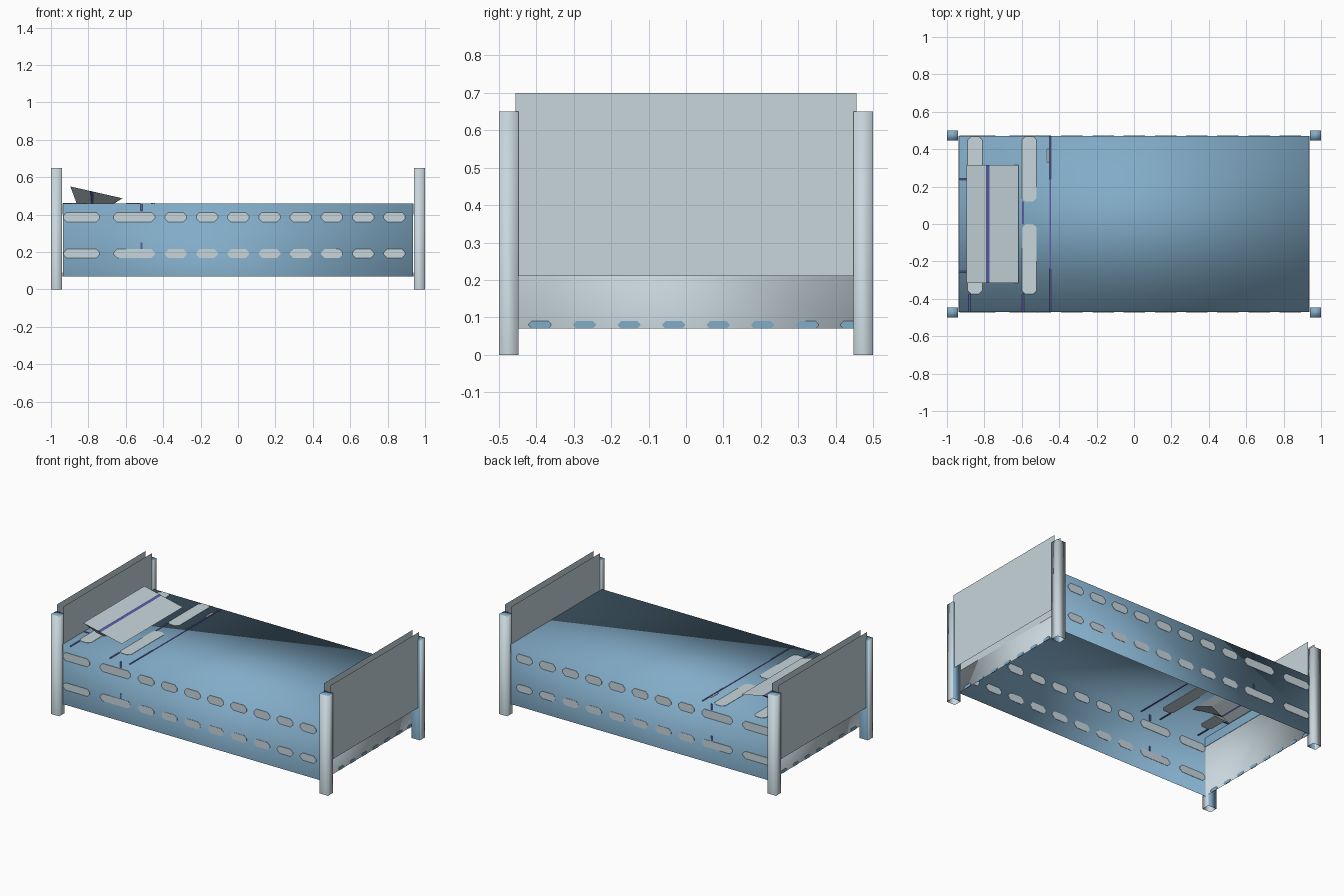
import bpy, bmesh
from mathutils import Vector

if "Cube" in bpy.data.objects:
    bpy.data.objects.remove(bpy.data.objects["Cube"], do_unlink=True)


def material(name, rgb):
    m = bpy.data.materials.new(name)
    m.use_nodes = True
    m.diffuse_color = (*rgb, 1)
    bsdf = m.node_tree.nodes["Principled BSDF"]
    bsdf.inputs["Base Color"].default_value = (*rgb, 1)
    bsdf.inputs["Roughness"].default_value = 0.8
    return m


BLUE = material("soft blue", (0.223, 0.413, 0.578))
PALE = material("pale grey", (0.578, 0.672, 0.716))
PURPLE = material("muted purple", (0.102, 0.114, 0.376))


def finish(name, bm, mats, smooth=False):
    mesh = bpy.data.meshes.new(name)
    for f in bm.faces:
        f.smooth = smooth
    bm.to_mesh(mesh)
    bm.free()
    for m in mats:
        mesh.materials.append(m)
    obj = bpy.data.objects.new(name, mesh)
    bpy.context.collection.objects.link(obj)
    return obj


def open_box(name, lo, hi, mats, rule):
    """Box without a bottom; rule(normal) picks the material of each face."""
    lo, hi = Vector(lo), Vector(hi)
    bm = bmesh.new()
    bmesh.ops.create_cube(bm, size=1)
    bmesh.ops.scale(bm, vec=hi - lo, verts=bm.verts)
    bmesh.ops.translate(bm, vec=(lo + hi) / 2, verts=bm.verts)
    bm.normal_update()
    bmesh.ops.delete(bm, geom=[f for f in bm.faces if f.normal.z < -0.5], context="FACES_ONLY")
    for f in bm.faces:
        f.material_index = rule(f.normal)
    return finish(name, bm, mats, smooth=True)


def add_plate(bm, axis, level, u, v, cut=0.0, half=0.002):
    """Thin plate across a wall, its corners cut off to look rounded."""
    (u0, u1), (v0, v1) = u, v
    pts = [(u0, v0), (u1, v0), (u1, v1), (u0, v1)]
    if cut:
        pts = [(u0 + cut, v0), (u1 - cut, v0), (u1, v0 + cut), (u1, v1 - cut),
               (u1 - cut, v1), (u0 + cut, v1), (u0, v1 - cut), (u0, v0 + cut)]
    rings = []
    for d in (-half, half):
        ring = []
        for p in pts:
            co = list(p)
            co.insert(axis, level + d)
            ring.append(bm.verts.new(co))
        rings.append(ring)
    a, b = rings
    bm.faces.new(a[::-1])
    bm.faces.new(b)
    for i in range(len(a)):
        j = (i + 1) % len(a)
        bm.faces.new((a[i], a[j], b[j], b[i]))
    bmesh.ops.recalc_face_normals(bm, faces=bm.faces)


# Mattress cover, open underneath, with pale ends
MX, MY, LOW, TOP = 0.935, 0.47, 0.07, 0.46
open_box("mattress_cover", (-MX, -MY, LOW), (MX, MY, TOP), [BLUE, PALE],
         lambda n: 1 if abs(n.x) > 0.5 else 0)

# Corner posts: pale, with blue tops and blue faces toward the middle
for ex, end in ((-1, "head"), (1, "foot")):
    for sy, side in ((-1, "front"), (1, "back")):
        xs, ys = sorted((ex * 0.94, ex)), sorted((sy * 0.447, sy * 0.5))
        open_box(f"{end}_{side}_post", (xs[0], ys[0], 0), (xs[1], ys[1], 0.65), [PALE, BLUE],
                 lambda n, s=sy: 1 if n.z > 0.5 or n.y * s < -0.5 else 0)

# End boards: an inner and an outer sheet each
for ex, name in ((-1, "headboard"), (1, "footboard")):
    bm = bmesh.new()
    for x, facing in ((0.987, ex), (0.939, -ex)):
        ring = [(-0.456, 0.21), (0.456, 0.21), (0.456, 0.70), (-0.456, 0.70)]
        if facing < 0:
            ring.reverse()
        bm.faces.new([bm.verts.new((ex * x, y, z)) for y, z in ring])
    finish(name, bm, [PALE])

# Two rows of dashes along both long sides
dashes = [(-0.933, -0.74), (-0.665, -0.445)]
dashes += [(-0.39 + 0.167 * i, -0.275 + 0.167 * i) for i in range(8)]
bm = bmesh.new()
for y in (-MY, MY):
    for u in dashes:
        for v in ((0.36, 0.412), (0.168, 0.215)):
            add_plate(bm, 1, y, u, v, 0.018)
finish("side_dashes", bm, [PALE])

# Pale bands across the top near the pillow
bm = bmesh.new()
for u, v in (((-0.89, -0.81), (0.14, 0.468)), ((-0.89, -0.81), (-0.375, 0.05)),
             ((-0.6, -0.52), (0.12, 0.468)), ((-0.6, -0.52), (-0.375, 0.0))):
    add_plate(bm, 2, TOP, u, v, 0.02)
add_plate(bm, 2, TOP, (-0.465, -0.455), (0.33, 0.4))
finish("top_bands", bm, [PALE])

# Fine purple seams
bm = bmesh.new()
add_plate(bm, 2, TOP, (-0.453, -0.445), (-MY, MY))
for x in (-0.88, -0.593):
    add_plate(bm, 2, TOP, (x - 0.005, x + 0.005), (-MY, -0.375))
add_plate(bm, 2, TOP, (-0.598, -0.588), (0.0, 0.12))
for y in (-0.255, 0.24):
    add_plate(bm, 2, TOP, (-MX, -0.89), (y - 0.004, y + 0.004))
for y in (-MY, MY):
    for v in ((0.42, TOP), (0.215, 0.25)):
        add_plate(bm, 1, y, (-0.52, -0.51), v)
finish("seams", bm, [PURPLE])

# Blue upper band and scalloped lower hem on both ends
bm = bmesh.new()
for x in (-MX, MX):
    add_plate(bm, 0, x, (-MY, MY), (0.40, TOP - 0.001))
    for i in range(8):
        y = -0.39 + 0.119 * i
        add_plate(bm, 0, x, (y - 0.03, min(y + 0.03, MY)), (LOW, 0.09), 0.008)
finish("end_trim", bm, [BLUE])

# Tilted pillow, tapering downward, with a purple stripe
bm = bmesh.new()
sections = []
for t in (0, 0.375, 0.445, 1):
    top = Vector((-0.896, 0, 0.55)).lerp(Vector((-0.618, 0, 0.487)), t)
    low = Vector((-0.83, 0, 0.37)).lerp(Vector((-0.70, 0, 0.435)), t)
    sections.append([bm.verts.new((p.x, y, p.z)) for p, y in
                     ((top, -0.315), (top, 0.315), (low, 0.13), (low, -0.13))])
for k, (a, b) in enumerate(zip(sections, sections[1:])):
    for i in range(4):
        j = (i + 1) % 4
        bm.faces.new((a[i], a[j], b[j], b[i])).material_index = 1 if k == 1 else 0
bm.faces.new(sections[0])
bm.faces.new(sections[-1])
bmesh.ops.recalc_face_normals(bm, faces=bm.faces)
finish("pillow", bm, [PALE, PURPLE])
